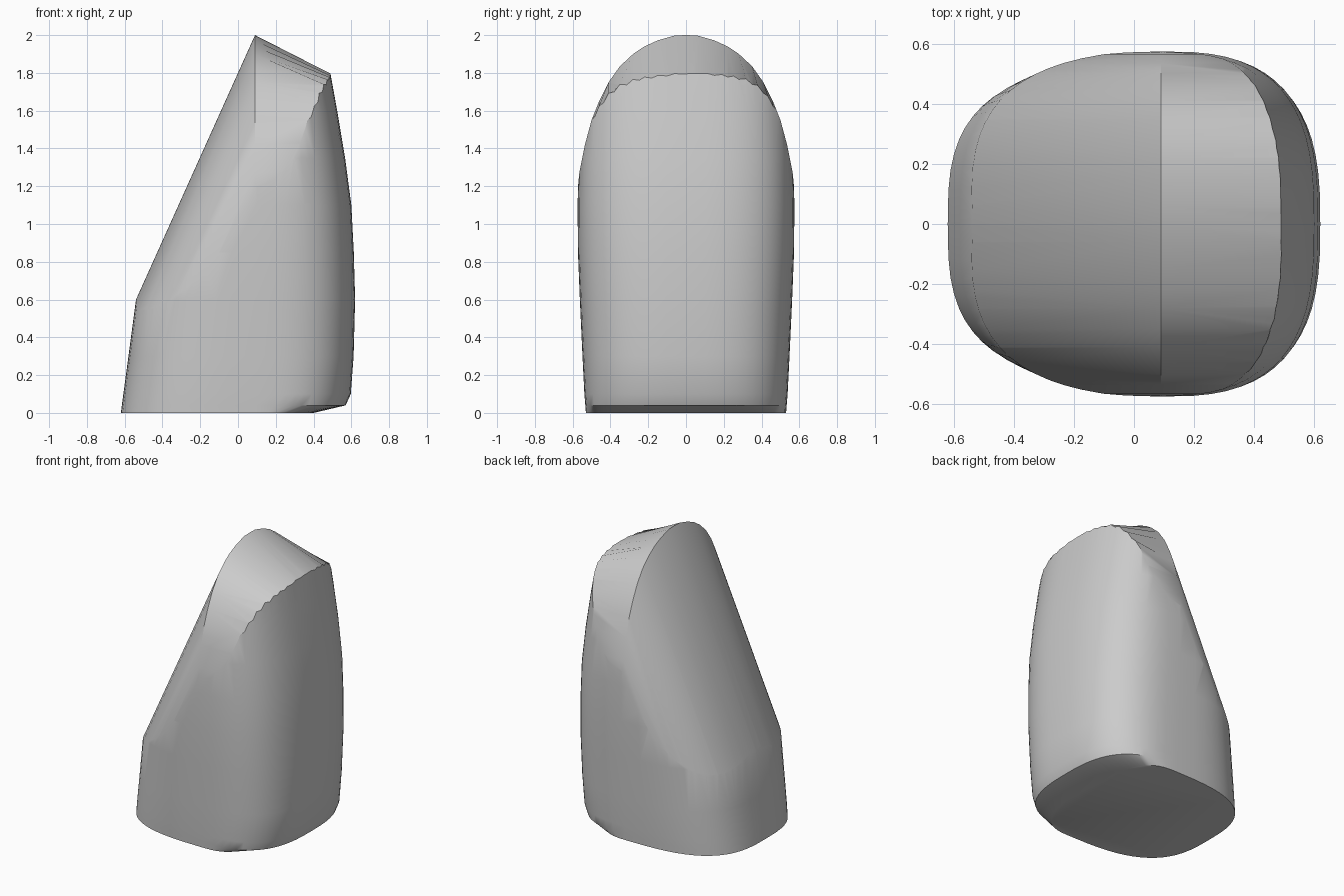
import bpy
import bmesh
from math import cos, sin, tau, radians

cube = bpy.data.objects.get("Cube")
if cube:
    bpy.data.objects.remove(cube, do_unlink=True)

grey = bpy.data.materials.new("plain_grey")
grey.use_nodes = True
colour = (0.6, 0.6, 0.6, 1.0)
grey.diffuse_color = colour
grey.node_tree.nodes["Principled BSDF"].inputs["Base Color"].default_value = colour


def loft(name, sections):
    """Skin closed sections of equal length and cap both ends."""
    bm = bmesh.new()
    rings = [[bm.verts.new(p) for p in section] for section in sections]
    count = len(rings[0])
    for low, high in zip(rings, rings[1:]):
        for i in range(count):
            j = (i + 1) % count
            bm.faces.new((low[i], low[j], high[j], high[i]))
    bm.faces.new(rings[0])
    bm.faces.new(rings[-1])
    bmesh.ops.recalc_face_normals(bm, faces=bm.faces)
    mesh = bpy.data.meshes.new(name)
    bm.to_mesh(mesh)
    bm.free()
    mesh.materials.append(grey)
    obj = bpy.data.objects.new(name, mesh)
    bpy.context.scene.collection.objects.link(obj)
    return obj


def signed_power(value, exponent):
    return (1 if value >= 0 else -1) * abs(value) ** exponent


# Rounded-rectangle plan outline, fuller towards the left end
MIDDLE = 0.1


def outline(z, left, right, half_width, segments=64):
    points = []
    for i in range(segments):
        c, s = cos(tau * i / segments), sin(tau * i / segments)
        reach, power = (right - MIDDLE, 2.8) if c >= 0 else (MIDDLE - left, 3.0)
        points.append((MIDDLE + reach * signed_power(c, 2 / power),
                       half_width * signed_power(s, 2 / power), z))
    return points


# Bulging body: height, left end, right end, half width
levels = [(0, -0.62, 0.40, 0.53), (0.04, -0.615, 0.57, 0.533),
          (0.1, -0.607, 0.597, 0.538), (0.3, -0.58, 0.612, 0.548),
          (0.6, -0.54, 0.62, 0.562), (0.85, -0.51, 0.613, 0.572),
          (1.1, -0.47, 0.6, 0.574), (1.35, -0.43, 0.567, 0.568),
          (1.6, -0.4, 0.525, 0.555), (1.8, -0.37, 0.489, 0.54),
          (2.1, -0.33, 0.435, 0.52)]
body = loft("wedge_body", [outline(*level) for level in levels])

# Arched roof with a long slope on one side and a short cap on the other
RIDGE_X, SLOPE, FAR_X, FLOOR = 0.09, 0.45, 0.8, -0.3
arch = [(0, 2.0), (0.06, 1.998), (0.15, 1.972), (0.22, 1.94), (0.28, 1.9),
        (0.35, 1.835), (0.41, 1.75), (0.46, 1.65), (0.5, 1.55),
        (0.535, 1.42), (0.565, 1.27), (0.59, 1.0), (0.62, 0.6)]


def roof_section(y, top):
    fall = 0.2 * max(0, 1 - (y / 0.5) ** 2) * (FAR_X - RIDGE_X) / 0.39
    return [(RIDGE_X - SLOPE * (top - FLOOR), y, FLOOR), (RIDGE_X, y, top),
            (FAR_X, y, top - fall), (FAR_X, y, FLOOR)]


mirrored = [(-y, top) for y, top in reversed(arch[1:])] + arch
roof = loft("roof_cutter", [roof_section(y, top) for y, top in mirrored])
roof.hide_render = True

# Trim the body to the roof and shade it smooth between the creases
trim = body.modifiers.new("trim_to_roof", 'BOOLEAN')
trim.operation = 'INTERSECT'
trim.solver = 'EXACT'
trim.object = roof
bpy.ops.object.select_all(action='DESELECT')
bpy.context.view_layer.objects.active = body
body.select_set(True)
bpy.ops.object.modifier_apply(modifier=trim.name)
bpy.data.objects.remove(roof, do_unlink=True)
bpy.ops.object.shade_smooth_by_angle(angle=radians(30))
